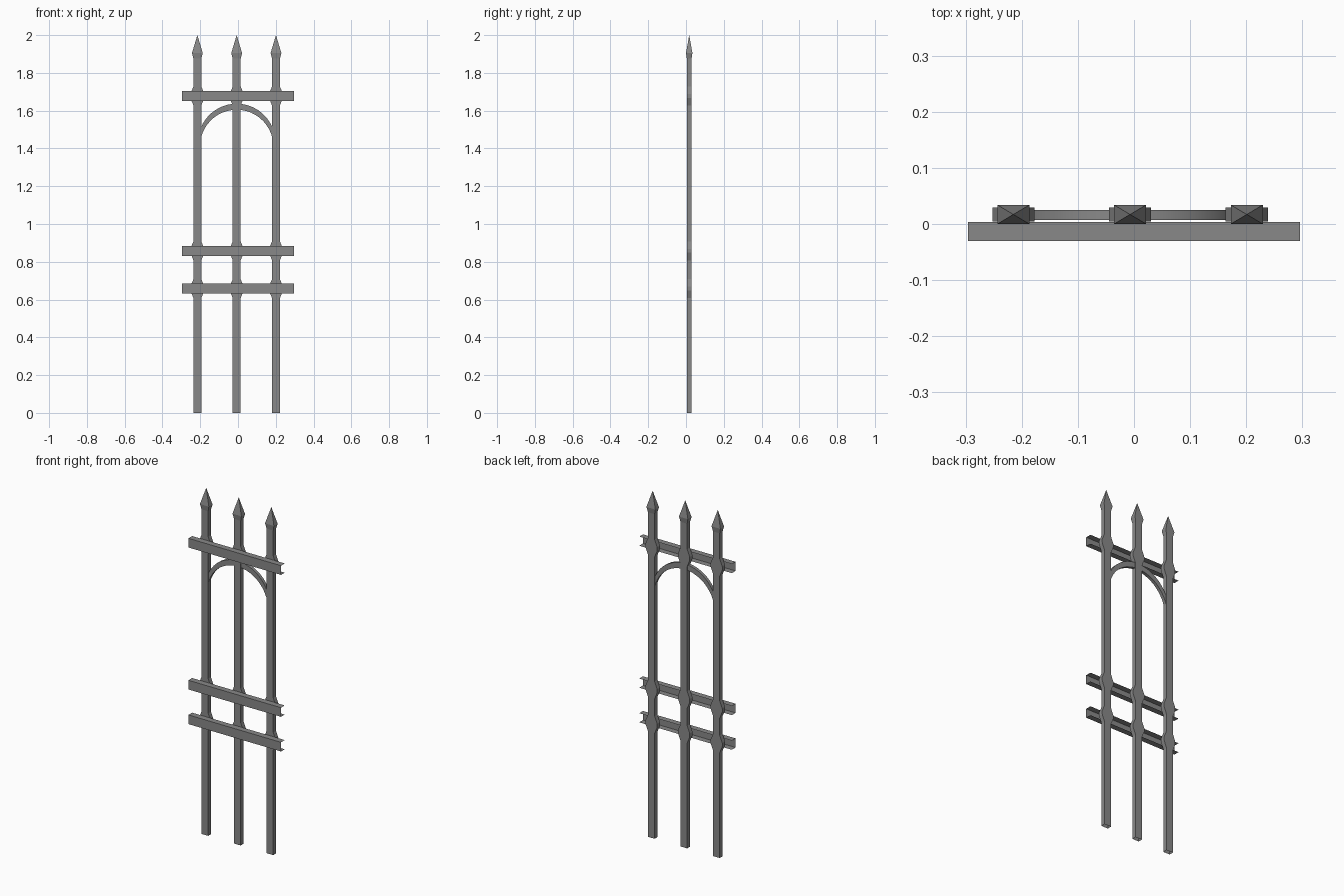
import bpy
import bmesh
import math

cube = bpy.data.objects.get("Cube")
if cube:
    bpy.data.objects.remove(cube)

iron = bpy.data.materials.new("grey iron")
iron.use_nodes = True
GREY = (0.25, 0.25, 0.25, 1)
iron.diffuse_color = GREY
iron.node_tree.nodes["Principled BSDF"].inputs["Base Color"].default_value = GREY


def finish(bm, name):
    mesh = bpy.data.meshes.new(name)
    bm.normal_update()
    bm.to_mesh(mesh)
    bm.free()
    mesh.materials.append(iron)
    obj = bpy.data.objects.new(name, mesh)
    bpy.context.collection.objects.link(obj)
    return obj


def skin(bm, rings):
    """Join successive four-cornered rings with quads, leaving the ends open."""
    loops = [[bm.verts.new(p) for p in ring] for ring in rings]
    for a, b in zip(loops, loops[1:]):
        for i in range(4):
            j = (i + 1) % 4
            bm.faces.new((a[i], a[j], b[j], b[i]))
    return loops


MID_Y = 0.017
MID_X = -0.007
RAIL_HEIGHTS = (0.658, 0.858, 1.678)
POLE_HALF = 0.021
POLE_DEPTH = 0.0125


# Upright poles: flared collars behind each rail, spear head on top
def pole(name, x):
    sections = [(0, POLE_HALF, POLE_DEPTH)]
    for z in RAIL_HEIGHTS:
        for dz, half in ((-0.05, POLE_HALF), (-0.01, 0.0375),
                         (0.01, 0.0375), (0.05, POLE_HALF)):
            sections.append((z + dz, half, POLE_DEPTH))
    sections += [(1.875, POLE_HALF, POLE_DEPTH), (1.905, 0.0285, 0.017)]
    bm = bmesh.new()
    loops = skin(bm, [[(x - w, MID_Y - d, z), (x + w, MID_Y - d, z),
                       (x + w, MID_Y + d, z), (x - w, MID_Y + d, z)]
                      for z, w, d in sections])
    tip = bm.verts.new((x, MID_Y, 2))
    top = loops[-1]
    for i in range(4):
        bm.faces.new((top[i], top[(i + 1) % 4], tip))
    finish(bm, name)


for name, offset in (("right_pole", -0.208), ("middle_pole", 0), ("left_pole", 0.208)):
    pole(name, MID_X + offset)


# Rails: channels open at the back and both ends
def rail(name, z):
    bm = bmesh.new()
    bmesh.ops.create_cube(bm, size=1)
    bm.normal_update()
    open_sides = [f for f in bm.faces if f.normal.y > 0.5 or abs(f.normal.x) > 0.5]
    bmesh.ops.delete(bm, geom=open_sides, context="FACES")
    bmesh.ops.scale(bm, vec=(0.592, 0.034, 0.053), verts=bm.verts)
    bmesh.ops.translate(bm, vec=(0, -0.013, z), verts=bm.verts)
    finish(bm, name)


for name, z in zip(("lower_rail", "middle_rail", "top_rail"), RAIL_HEIGHTS):
    rail(name, z)


# Arch between the outer poles
SPAN = 0.19
STEPS = 20


def arc_point(radius, top, t):
    angle = t * math.asin(SPAN / radius)
    return MID_X + radius * math.sin(angle), top - radius * (1 - math.cos(angle))


bm = bmesh.new()
rings = []
for i in range(STEPS + 1):
    t = 2 * i / STEPS - 1
    xo, zo = arc_point(0.205, 1.637, t)
    xi, zi = arc_point(0.194, 1.605, t)
    rings.append([(xi, 0.007, zi), (xi, 0.025, zi), (xo, 0.025, zo), (xo, 0.007, zo)])
skin(bm, rings)
bmesh.ops.recalc_face_normals(bm, faces=bm.faces)
arch = finish(bm, "arch")
bpy.ops.object.select_all(action="DESELECT")
arch.select_set(True)
bpy.context.view_layer.objects.active = arch
bpy.ops.object.shade_smooth_by_angle(angle=math.radians(30))
